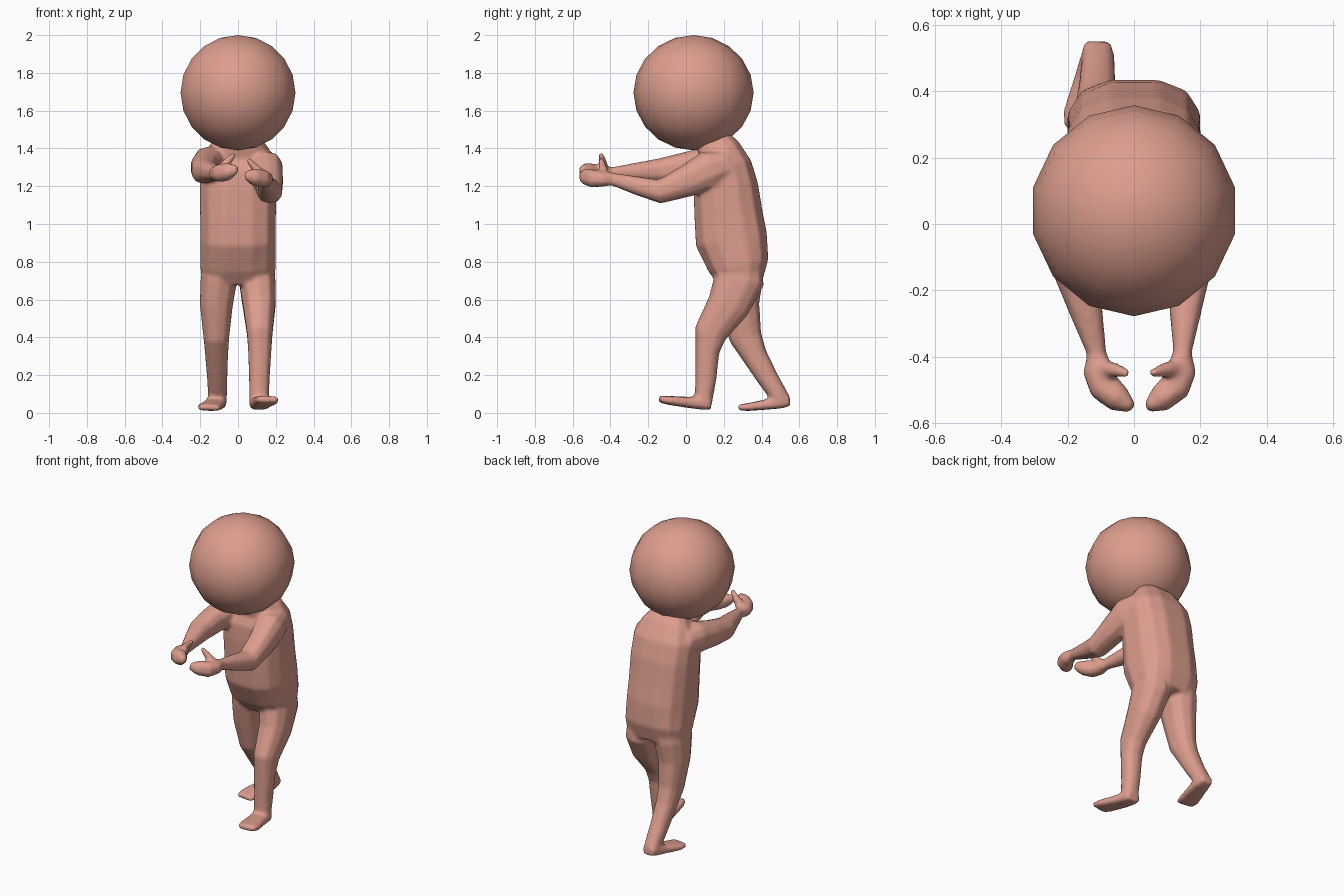
import bpy, bmesh, math
from mathutils import Vector

skin = bpy.data.materials.new("skin")
skin.diffuse_color = (0.72, 0.34, 0.27, 1)


def finish(name, bm):
    bmesh.ops.recalc_face_normals(bm, faces=bm.faces)
    me = bpy.data.meshes.new(name)
    bm.to_mesh(me)
    bm.free()
    me.materials.append(skin)
    me.shade_smooth()
    ob = bpy.data.objects.new(name, me)
    bpy.context.collection.objects.link(ob)
    return ob


def loft(name, rings, sides=10, power=0.85):
    """Skin rounded rings (x, y, z, half width, half depth) along their path."""
    bm = bmesh.new()
    pts = [Vector(r[:3]) for r in rings]
    loops = []
    for i, r in enumerate(rings):
        t = (pts[min(i + 1, len(pts) - 1)] - pts[max(i - 1, 0)]).normalized()
        u = (Vector((1, 0, 0)) - t * t.x).normalized()
        v = t.cross(u)
        loop = []
        for k in range(sides):
            a = 2 * math.pi * (k + 0.5) / sides
            c, s = math.cos(a), math.sin(a)
            p = u * math.copysign(abs(c) ** power, c) * r[3]
            p += v * math.copysign(abs(s) ** power, s) * r[4]
            loop.append(bm.verts.new(pts[i] + p))
        loops.append(loop)
    for a, b in zip(loops, loops[1:]):
        for k in range(sides):
            n = (k + 1) % sides
            bm.faces.new((a[k], a[n], b[n], b[k]))
    bm.faces.new(loops[0])
    bm.faces.new(loops[-1])
    return finish(name, bm)


# Head: coarse ball
bm = bmesh.new()
bmesh.ops.create_uvsphere(bm, u_segments=14, v_segments=10, radius=1)
for v in bm.verts:
    v.co = Vector((v.co.x * 0.312, v.co.y * 0.318 + 0.04, v.co.z * 0.305 + 1.695))
finish("head", bm)

# Torso leaning forward into the neck
parts = [loft("torso", [
    (0, 0.29, 0.69, 0.19, 0.12), (0, 0.278, 0.78, 0.205, 0.165),
    (0, 0.24, 0.92, 0.205, 0.195), (0, 0.225, 1.05, 0.205, 0.185),
    (0, 0.21, 1.20, 0.208, 0.175), (0, 0.195, 1.31, 0.205, 0.155),
    (0, 0.175, 1.39, 0.165, 0.115), (0, 0.12, 1.47, 0.09, 0.085)], 12, 0.75)]

# Legs: front one bent, rear one trailing
parts.append(loft("front_leg", [
    (0.10, 0.275, 0.80, 0.085, 0.13), (0.102, 0.28, 0.70, 0.100, 0.135),
    (0.112, 0.225, 0.57, 0.090, 0.115), (0.115, 0.128, 0.42, 0.070, 0.088),
    (0.115, 0.113, 0.32, 0.063, 0.064), (0.113, 0.105, 0.18, 0.056, 0.057),
    (0.112, 0.092, 0.06, 0.053, 0.047)]))
parts.append(loft("rear_leg", [
    (-0.10, 0.275, 0.80, 0.085, 0.13), (-0.102, 0.28, 0.70, 0.100, 0.13),
    (-0.115, 0.285, 0.57, 0.090, 0.105), (-0.115, 0.315, 0.40, 0.070, 0.088),
    (-0.113, 0.365, 0.30, 0.062, 0.068), (-0.110, 0.435, 0.18, 0.055, 0.057),
    (-0.108, 0.505, 0.07, 0.050, 0.048)]))

# Feet, toes turned out
parts.append(loft("front_foot", [
    (0.112, 0.135, 0.045, 0.045, 0.028), (0.112, 0.10, 0.052, 0.055, 0.037),
    (0.125, 0.02, 0.055, 0.058, 0.030), (0.150, -0.09, 0.066, 0.066, 0.024),
    (0.158, -0.14, 0.073, 0.056, 0.018)], 10, 0.6))
parts.append(loft("rear_foot", [
    (-0.108, 0.55, 0.063, 0.040, 0.028), (-0.110, 0.50, 0.060, 0.052, 0.037),
    (-0.125, 0.43, 0.045, 0.058, 0.028), (-0.150, 0.33, 0.031, 0.066, 0.021),
    (-0.155, 0.28, 0.028, 0.056, 0.016)], 10, 0.6))

# Arms reaching forward, each with a mitten hand and thumb
arms = {
    "right": [(0.125, 0.22, 1.31, 0.085, 0.08), (0.150, 0.12, 1.285, 0.09, 0.105),
              (0.163, 0.00, 1.225, 0.078, 0.085), (0.168, -0.14, 1.172, 0.068, 0.065),
              (0.155, -0.26, 1.203, 0.050, 0.050), (0.146, -0.39, 1.238, 0.028, 0.034)],
    "left": [(-0.125, 0.22, 1.32, 0.085, 0.08), (-0.150, 0.12, 1.318, 0.09, 0.095),
             (-0.175, 0.00, 1.300, 0.078, 0.082), (-0.178, -0.14, 1.280, 0.070, 0.068),
             (-0.145, -0.26, 1.276, 0.052, 0.050), (-0.112, -0.39, 1.268, 0.030, 0.034)]}
for side, rings in arms.items():
    s = 1 if side == "right" else -1
    wx, wy, wz = rings[-1][:3]
    parts.append(loft(side + "_arm", rings))
    parts.append(loft(side + "_hand", [
        (wx, wy + 0.01, wz, 0.027, 0.034),
        (wx - s * 0.002, wy - 0.05, wz, 0.047, 0.042),
        (wx - s * 0.022, wy - 0.10, wz + 0.002, 0.050, 0.050),
        (wx - s * 0.065, wy - 0.137, wz + 0.012, 0.042, 0.046),
        (wx - s * 0.108, wy - 0.166, wz + 0.022, 0.016, 0.022)], 8))
    parts.append(loft(side + "_thumb", [
        (wx - s * 0.020, wy - 0.045, wz + 0.02, 0.03, 0.028),
        (wx - s * 0.055, wy - 0.050, wz + 0.06, 0.024, 0.022),
        (wx - s * 0.095, wy - 0.060, wz + 0.105, 0.013, 0.013)], 8))

# Fuse the limbs and torso into one soft body
body = parts[0]
bpy.ops.object.select_all(action='DESELECT')
for p in parts:
    p.select_set(True)
bpy.context.view_layer.objects.active = body
bpy.ops.object.join()
body.name = "body"
remesh = body.modifiers.new("fuse", 'REMESH')
remesh.mode = 'VOXEL'
remesh.voxel_size = 0.01
remesh.use_smooth_shade = True
smooth = body.modifiers.new("soften", 'SMOOTH')
smooth.factor = 0.5
smooth.iterations = 8
